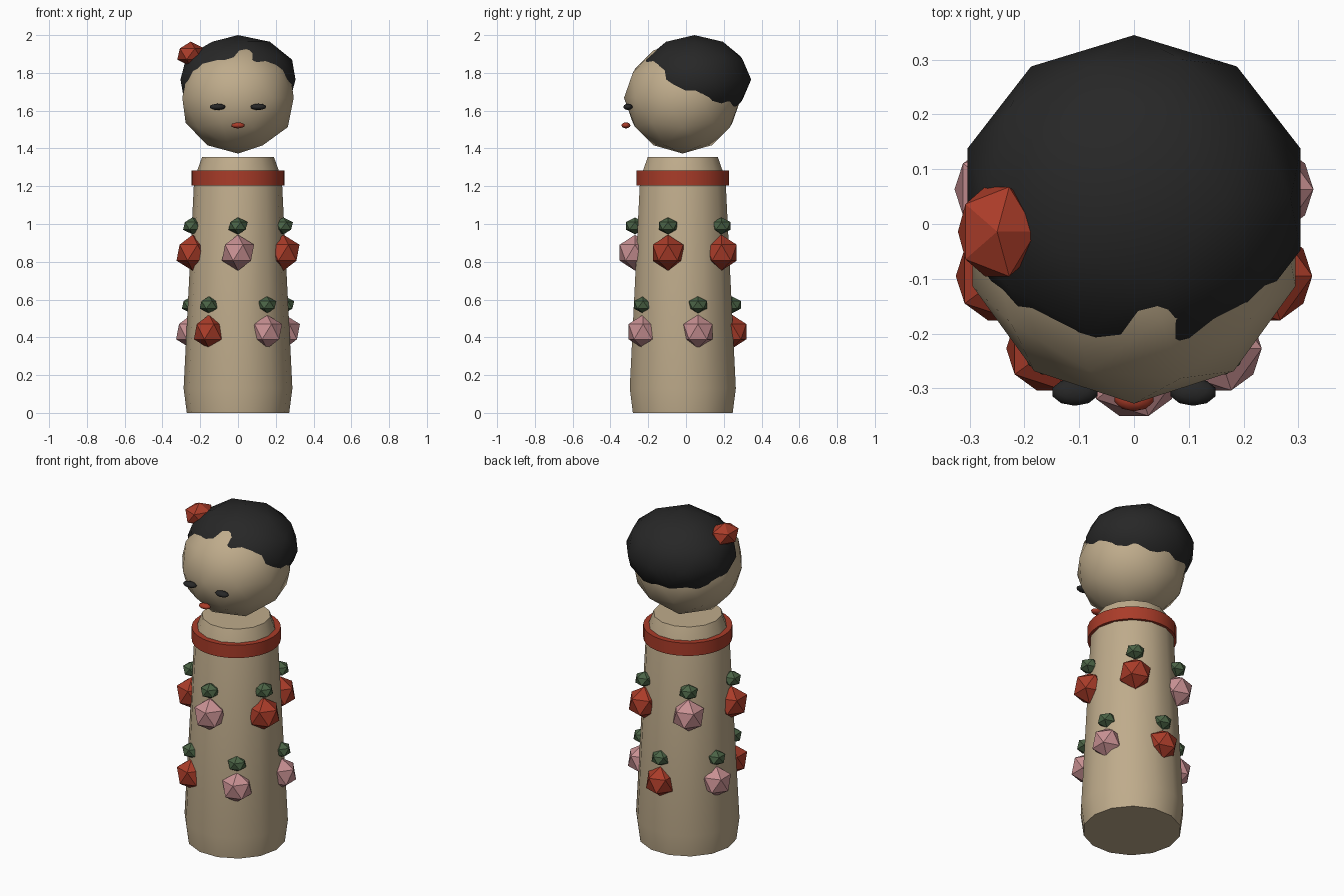
import bpy
import bmesh
from math import sin, cos, pi, radians

if "Cube" in bpy.data.objects:
    bpy.data.objects.remove(bpy.data.objects["Cube"], do_unlink=True)

CENTRE_Y = -0.017


def material(name, rgb):
    mat = bpy.data.materials.new(name)
    mat.use_nodes = True
    colour = (*rgb, 1)
    mat.diffuse_color = colour
    mat.node_tree.nodes["Principled BSDF"].inputs["Base Color"].default_value = colour
    return mat


wood = material("pale_wood", (0.52, 0.41, 0.26))
black = material("black_paint", (0.02, 0.02, 0.02))
red = material("red_paint", (0.40, 0.045, 0.022))
pink = material("pink_paint", (0.58, 0.28, 0.29))
green = material("green_paint", (0.07, 0.125, 0.06))


def add_object(name, bm, mat, smooth_angle=None):
    mesh = bpy.data.meshes.new(name)
    bm.to_mesh(mesh)
    bm.free()
    mesh.materials.append(mat)
    obj = bpy.data.objects.new(name, mesh)
    bpy.context.collection.objects.link(obj)
    if smooth_angle:
        bpy.ops.object.select_all(action="DESELECT")
        obj.select_set(True)
        bpy.context.view_layer.objects.active = obj
        bpy.ops.object.shade_smooth_by_angle(angle=radians(smooth_angle))
    return obj


def ball(name, centre, radii, mat, detail=1, smooth_angle=None):
    """Faceted ball stretched to three radii."""
    bm = bmesh.new()
    bmesh.ops.create_icosphere(bm, subdivisions=detail, radius=1)
    bmesh.ops.scale(bm, vec=radii, verts=bm.verts)
    obj = add_object(name, bm, mat, smooth_angle)
    obj.location = centre
    return obj


def turned(name, profile, sides, mat):
    """Solid turned around the upright axis from (radius, height) pairs."""
    bm = bmesh.new()
    rings = []
    for r, z in profile:
        rings.append([bm.verts.new((r * cos(2 * pi * i / sides),
                                    r * sin(2 * pi * i / sides), z))
                      for i in range(sides)])
    for low, high in zip(rings, rings[1:]):
        for i in range(sides):
            j = (i + 1) % sides
            bm.faces.new((low[i], low[j], high[j], high[i]))
    bm.faces.new(rings[0][::-1])
    bm.faces.new(rings[-1])
    obj = add_object(name, bm, mat, 40)
    obj.location.y = CENTRE_Y
    return obj


# Turned body and collar band
turned("body", [(0.271, 0), (0.288, 0.13), (0.234, 1.2),
                (0.217, 1.28), (0.19, 1.355)], 14, wood)
turned("collar_band", [(0.245, 1.205), (0.245, 1.283)], 32, red)

# Head, hair cap and hair ornament
ball("head", (0, -0.018, 1.668), (0.31, 0.31, 0.295), wood, 2, 60)
ball("hair", (0, 0.045, 1.765), (0.32, 0.30, 0.235), black, 2, 60)
ball("hair_ornament", (-0.25, -0.014, 1.9), (0.08, 0.096, 0.066), red)

# Face
for side, x in (("right", -0.108), ("left", 0.108)):
    ball(side + "_eye", (x, -0.307, 1.62), (0.043, 0.025, 0.017), black, 2, 60)
ball("mouth", (0, -0.318, 1.522), (0.037, 0.024, 0.016), red, 2, 60)


def flower_ring(name, start, ring_radius, height, size, colours):
    """Five blossoms around the body, each with a leaf bud above it."""
    for i, colour in enumerate(colours):
        a = radians(start + 72 * i)
        x, y = ring_radius * cos(a), ring_radius * sin(a) + CENTRE_Y
        ball(f"{name}_blossom_{i + 1}", (x, y, height), (size,) * 3, colour)
        ball(f"{name}_leaf_{i + 1}", (x, y, height + 0.142),
             (0.056, 0.056, 0.045), green)


# Blossoms on the body
flower_ring("upper", -90, 0.253, 0.848, 0.095, (pink, red, red, pink, red))
flower_ring("lower", -54, 0.26, 0.43, 0.09, (pink, pink, red, pink, red))
